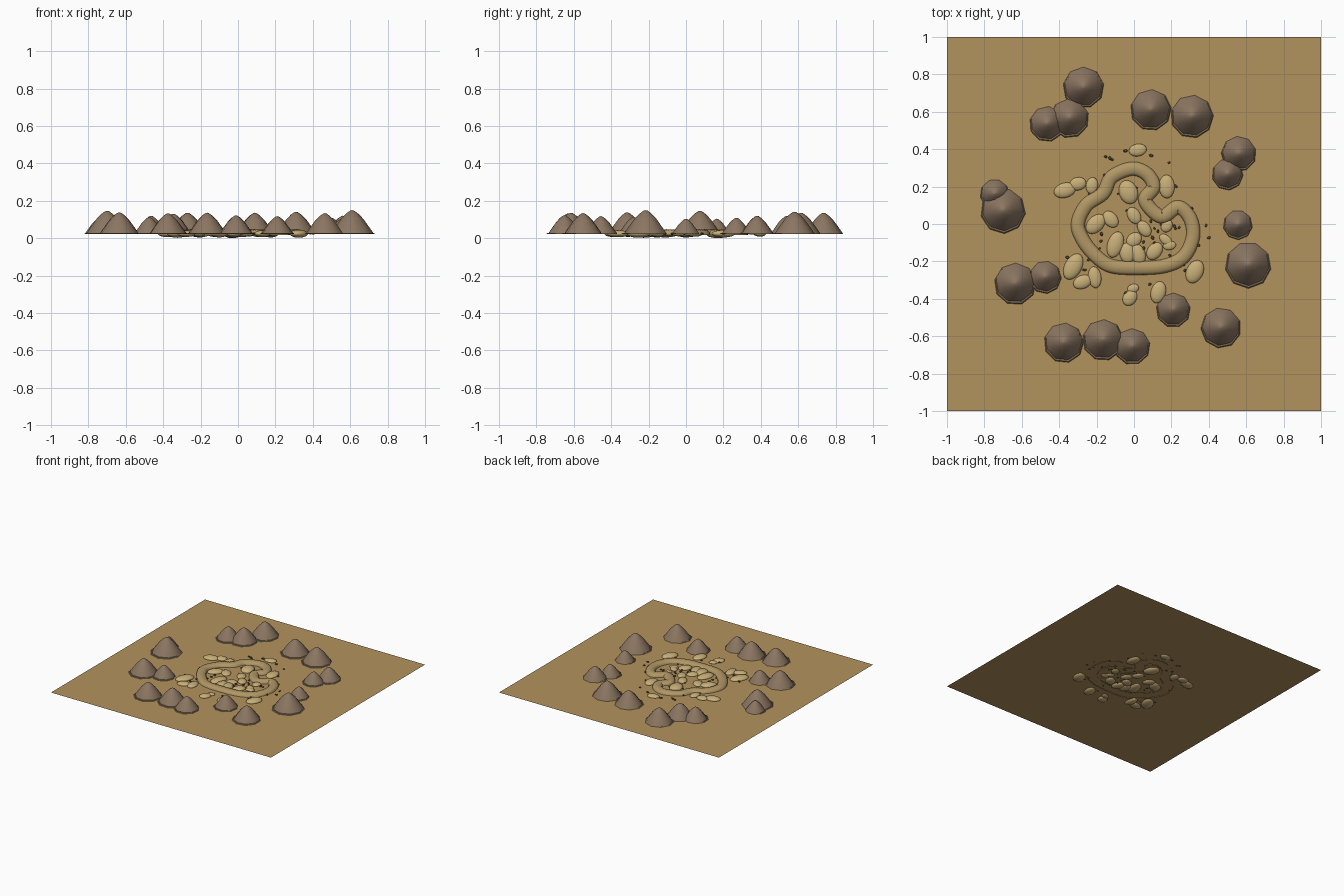
import bpy, bmesh, math, random
from mathutils import Vector, Matrix

if "Cube" in bpy.data.objects:
    bpy.data.objects.remove(bpy.data.objects["Cube"])

random.seed(4)
GROUND = 0.022


def material(name, rgb):
    m = bpy.data.materials.new(name)
    m.diffuse_color = (*rgb, 1)
    m.use_nodes = True
    m.node_tree.nodes["Principled BSDF"].inputs["Base Color"].default_value = m.diffuse_color
    return m


SAND = material("sand", (0.45, 0.29, 0.11))
WALL = material("packed_sand", (0.44, 0.31, 0.13))
STONE = material("pale_stone", (0.58, 0.43, 0.19))
ROCK = material("brown_rock", (0.26, 0.18, 0.12))
SKIRT = material("rock_skirt", (0.22, 0.16, 0.10))
GRIT = material("dark_grit", (0.10, 0.07, 0.03))


def finish(name, bm, mat, angle=None):
    me = bpy.data.meshes.new(name)
    bmesh.ops.recalc_face_normals(bm, faces=bm.faces)
    bm.to_mesh(me)
    bm.free()
    me.materials.append(mat)
    ob = bpy.data.objects.new(name, me)
    bpy.context.collection.objects.link(ob)
    if angle:
        bpy.ops.object.select_all(action='DESELECT')
        ob.select_set(True)
        bpy.context.view_layer.objects.active = ob
        bpy.ops.object.shade_smooth_by_angle(angle=math.radians(angle))
    return ob


def lathe(name, x, y, z, profile, sides, mat, turn, angle):
    # profile runs from the base ring up to a closing apex
    bm = bmesh.new()
    rings = []
    for r, h in profile[:-1]:
        rings.append([bm.verts.new((x + r * math.cos(turn + math.tau * i / sides),
                                    y + r * math.sin(turn + math.tau * i / sides), z + h))
                      for i in range(sides)])
    apex = bm.verts.new((x, y, z + profile[-1][1]))
    for i in range(sides):
        j = (i + 1) % sides
        for a, b in zip(rings, rings[1:]):
            bm.faces.new((a[i], a[j], b[j], b[i]))
        bm.faces.new((rings[-1][i], rings[-1][j], apex))
    bm.faces.new(rings[0][::-1])
    return finish(name, bm, mat, angle)


# ground sheet
bm = bmesh.new()
bmesh.ops.create_grid(bm, x_segments=1, y_segments=1, size=1,
                      matrix=Matrix.Translation((0, 0, GROUND)))
finish("ground_sheet", bm, SAND)

# conical rocks around the outside: x, y, radius
rocks = [(-.27, .735, .105), (-.465, .54, .09), (-.345, .57, .1), (.09, .615, .105),
         (.31, .58, .11), (.56, .38, .09), (.5, .27, .08), (.555, 0, .075),
         (.61, -.215, .118), (.21, -.455, .088), (.465, -.55, .103), (-.01, -.65, .092),
         (-.165, -.615, .105), (-.375, -.63, .102), (-.635, -.315, .107),
         (-.475, -.28, .083), (-.7, .075, .115), (-.745, .165, .075)]
for k, (x, y, r) in enumerate(rocks):
    turn = random.uniform(0, 0.7)
    prof = [(r * a, r * b) for a, b in ((.99, .0), (.93, .1), (.75, .35), (.5, .69),
                                        (.27, .92), (.1, 1.04), (0, 1.07))]
    lathe(f"cone_rock_{k}", x, y, GROUND + .002, prof, 9, ROCK, turn, 50)
    lathe(f"rock_skirt_{k}", x, y - .006, GROUND + .001,
          [(r * 1.05, 0), (r * 1.0, .005), (0, .005)], 9, SKIRT, turn, None)

# winding ribbed wall: closed spline through plan points
pts = [(-.015, .295), (-.12, .25), (-.165, .165), (-.255, .1), (-.3, 0), (-.27, -.09),
       (-.2, -.175), (-.12, -.225), (.01, -.235), (.16, -.225), (.265, -.175),
       (.315, -.07), (.3, .03), (.235, .09), (.145, .04), (.06, .125), (.105, .2), (.065, .27)]
path, n = [], len(pts)
for i in range(n):
    a, b, c, d = (Vector((*pts[(i + k) % n], 0)) for k in (-1, 0, 1, 2))
    for s in range(14):
        t = s / 14
        path.append(0.5 * (2 * b + (c - a) * t + (2 * a - 5 * b + 4 * c - d) * t * t
                           + (3 * b - a - 3 * c + d) * t ** 3))
section = [(-.038, -.004), (-.034, .012), (-.024, .022), (0, .026),
           (.024, .022), (.034, .012), (.038, -.004)]
bm = bmesh.new()
rings, m = [], len(path)
for i, p in enumerate(path):
    tan = (path[(i + 1) % m] - path[i - 1]).normalized()
    side = Vector((tan.y, -tan.x, 0))
    rib = -.002 if i % 2 else 0
    rings.append([bm.verts.new(p + side * w + Vector((0, 0, GROUND + h + (rib if h > .02 else 0))))
                  for w, h in section])
for i in range(m):
    a, b = rings[i], rings[(i + 1) % m]
    for k in range(len(section) - 1):
        bm.faces.new((a[k], a[k + 1], b[k + 1], b[k]))
finish("ribbed_wall", bm, WALL, 40)


def pebble(bm, x, y, z, a, b, c, deg, u, v):
    mat = (Matrix.Translation((x, y, z)) @ Matrix.Rotation(math.radians(deg), 4, 'Z')
           @ Matrix.Diagonal((a, b, c, 1)))
    bmesh.ops.create_uvsphere(bm, u_segments=u, v_segments=v, radius=1, matrix=mat)


# smooth oval stones: x, y, half length, half width, angle
stones = [(-.37, .18, .06, .04, 15), (-.3, .215, .045, .035, 10), (-.225, .205, .045, .032, 80),
          (.02, .395, .048, .033, 10), (.175, .2, .063, .042, 92), (.325, -.255, .065, .045, 65),
          (.13, -.365, .06, .04, 75), (-.022, -.395, .045, .036, 55), (-.005, -.345, .032, .024, 20),
          (-.325, -.228, .075, .046, 62), (-.275, -.31, .052, .036, 22), (-.21, -.285, .058, .035, 98),
          (-.03, .17, .065, .05, 110), (-.205, 0, .062, .042, 45), (-.125, .025, .05, .036, 130),
          (0, .045, .048, .034, 120), (.055, -.025, .047, .033, 125), (.175, -.01, .036, .03, 60),
          (-.1, -.11, .072, .042, 72), (-.035, -.155, .055, .042, 95), (.02, -.16, .057, .04, 112),
          (0, -.085, .045, .036, 40)]
stones += [(.11, -.145, .052, .038, 52), (.17, -.085, .04, .025, 140), (.19, -.115, .035, .024, 10)]
for k, (x, y, a, b, deg) in enumerate(stones):
    bm = bmesh.new()
    h = b * .47
    pebble(bm, x, y, max(h, GROUND + .002 if b > .03 else .024), a, b, h, deg, 20, 12)
    finish(f"oval_stone_{k}", bm, STONE, 60)

# dark grit scattered in and around the wall
bm = bmesh.new()
for k in range(75):
    ang, r = random.uniform(0, math.tau), random.uniform(.08, .42)
    s = random.uniform(.005, .009)
    pebble(bm, r * math.cos(ang), r * math.sin(ang), GROUND + .003,
           s * 1.4, s, s * .8, random.uniform(0, 180), 7, 5)
finish("scattered_grit", bm, GRIT)
